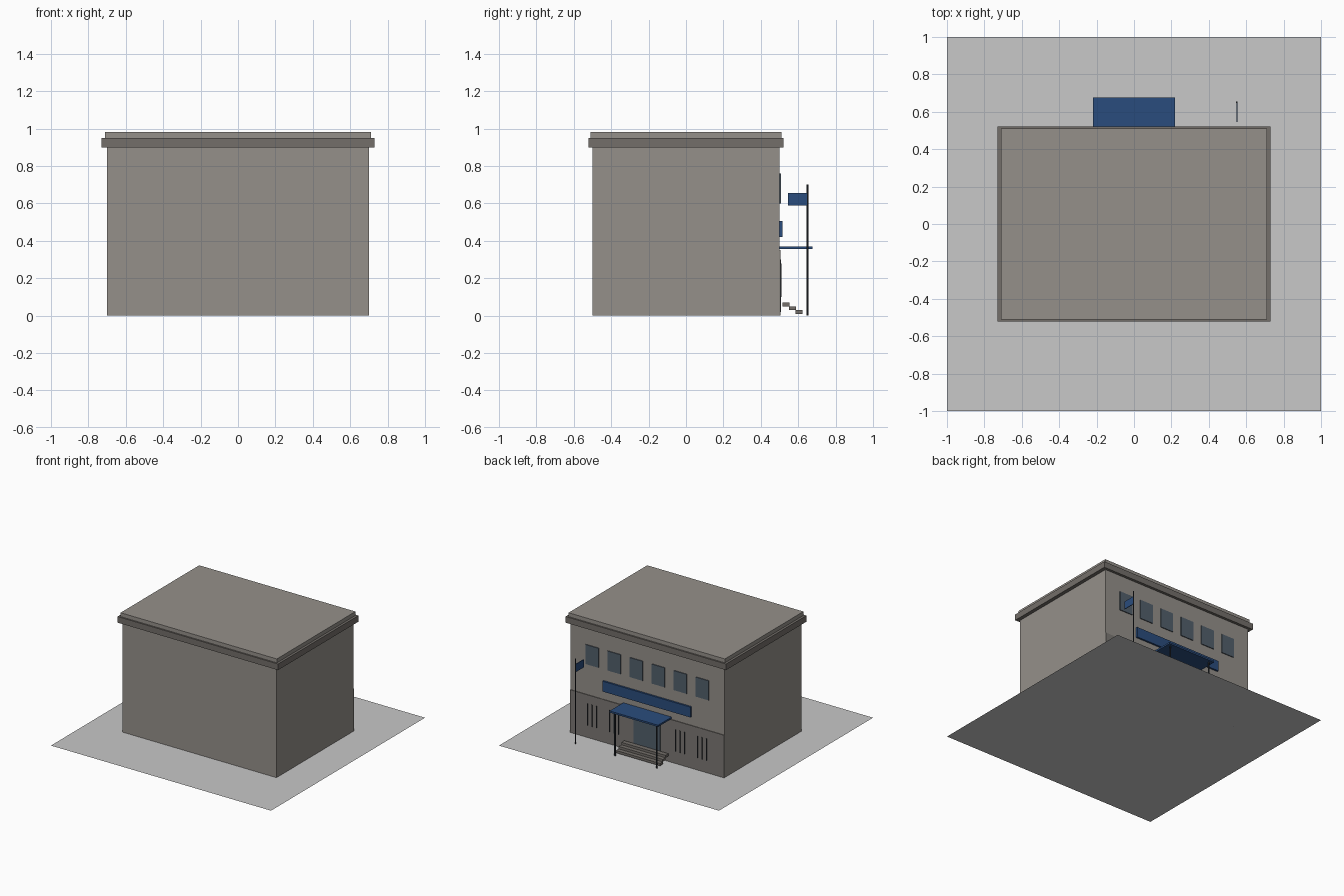
import bpy
import bmesh
from mathutils import Vector

cube = bpy.data.objects.get("Cube")
if cube:
    bpy.data.objects.remove(cube, do_unlink=True)


def material(name, r, g, b):
    mat = bpy.data.materials.new(name)
    mat.use_nodes = True
    mat.diffuse_color = (r, g, b, 1)
    mat.node_tree.nodes["Principled BSDF"].inputs["Base Color"].default_value = (r, g, b, 1)
    return mat


WALL = material("warm grey wall", .30, .28, .255)
BASE = material("base grey", .20, .188, .174)
TRIM = material("dark grey trim", .172, .157, .142)
PAVING = material("light paving", .58, .58, .58)
BLUE = material("deep blue", .023, .073, .205)
GLASS = material("slate glass", .085, .115, .148)
METAL = material("dark metal", .025, .03, .038)


def finish(name, bm, mat):
    mesh = bpy.data.meshes.new(name)
    bm.to_mesh(mesh)
    bm.free()
    mesh.materials.append(mat)
    obj = bpy.data.objects.new(name, mesh)
    bpy.context.collection.objects.link(obj)
    return obj


def box(name, mat, x, y, z):
    """Box from (low, high) ranges on each axis."""
    low, high = (Vector(c) for c in zip(x, y, z))
    bm = bmesh.new()
    bmesh.ops.create_cube(bm, size=1)
    bmesh.ops.scale(bm, vec=high - low, verts=bm.verts)
    bmesh.ops.translate(bm, vec=(low + high) / 2, verts=bm.verts)
    return finish(name, bm, mat)


def mid(centre, width):
    return (centre - width / 2, centre + width / 2)


def post(name, x, y, height, radius):
    bm = bmesh.new()
    bmesh.ops.create_cone(bm, cap_ends=True, segments=8, radius1=radius,
                          radius2=radius, depth=height)
    bmesh.ops.translate(bm, vec=(x, y, height / 2), verts=bm.verts)
    return finish(name, bm, METAL)


# Ground sheet
bm = bmesh.new()
bmesh.ops.create_grid(bm, x_segments=1, y_segments=1, size=1)
finish("ground_sheet", bm, PAVING)

# Main block and stepped roof
box("building_walls", WALL, (-.7, .7), (-.5, .5), (0, .9))
box("roof_cornice", TRIM, (-.73, .73), (-.522, .522), (.9, .95))
box("roof_slab", WALL, (-.71, .71), (-.51, .51), (.95, .982))

# Entrance side: base band, door and sign board
box("base_band", BASE, (-.7, .7), (.5, .505), (0, .35))
box("entrance_door", GLASS, mid(0, .24), (.5, .509), (.02, .3))
box("sign_board", BLUE, (-.4, .4), (.5, .515), (.42, .505))

# Upper window row
for i in range(6):
    box(f"upper_window_{i + 1}", GLASS, mid(.5 - .2 * i, .12), (.5, .507), (.6, .76))

# Bars of the lower windows
for i, centre in enumerate((.5, .3, -.3, -.5)):
    for j in (-1, 0, 1):
        box(f"window_bar_{i + 1}_{j + 2}", METAL, mid(centre + .04 * j, .006),
            (.5, .51), (.1, .28))

# Canopy on two posts
box("entrance_canopy", BLUE, (-.22, .22), (.5, .677), (.356, .37))
for side, x in (("left", .19), ("right", -.19)):
    post(f"canopy_post_{side}", x, .65, .357, .006)

# Three floating steps
for i in range(3):
    box(f"entrance_step_{i + 1}", TRIM, mid(0, .4), mid(.604 - .035 * i, .038),
        mid(.02 + .02 * i, .02))

# Flag and pole
post("flag_pole", .55, .65, .7, .005)
box("flag", BLUE, mid(.55, .005), (.545, .65), (.59, .655))
